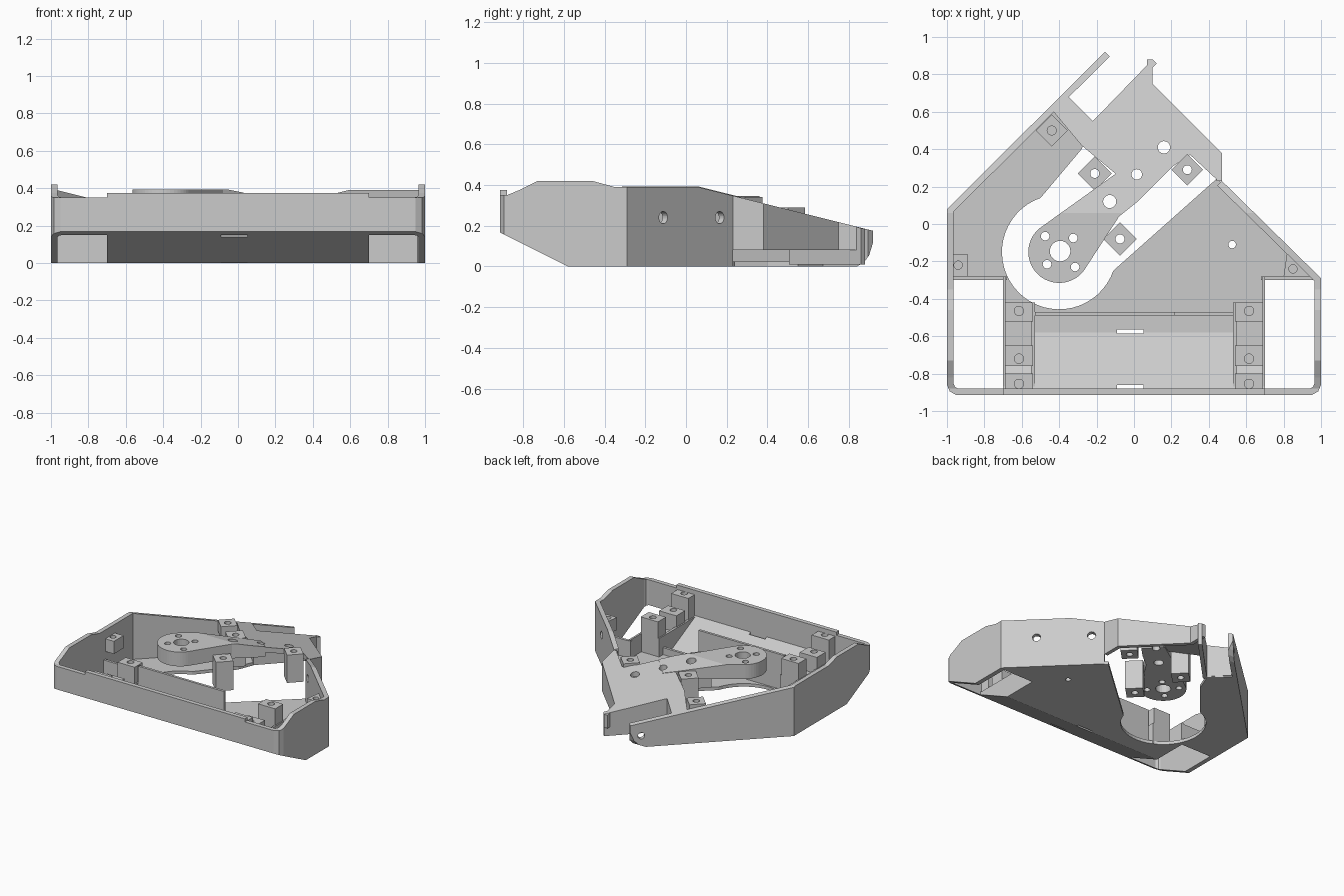
import bpy, bmesh, math
from mathutils import Vector

if "Cube" in bpy.data.objects:
    bpy.data.objects.remove(bpy.data.objects["Cube"])

gray = bpy.data.materials.new("plain_gray")
gray.use_nodes = True
COLOR = (0.6, 0.6, 0.6, 1)
gray.diffuse_color = COLOR
gray.node_tree.nodes["Principled BSDF"].inputs["Base Color"].default_value = COLOR

# Side profile of the housing: (y, z) for rim and underside
RIM = [(-.92, .35), (-.88, .35), (-.82, .375), (-.73, .42), (-.46, .42),
       (-.35, .39), (.06, .39), (.92, .175)]
BASE = [(-.92, .17), (-.58, 0), (.84, 0), (.875, .02), (.9, .055), (.92, .12)]


def profile(table, offset=0):
    def height(y):
        y = min(max(y, table[0][0]), table[-1][0])
        for (y0, z0), (y1, z1) in zip(table, table[1:]):
            if y <= y1:
                return z0 + (z1 - z0) * (y - y0) / (y1 - y0) + offset
    return height


def link(name, bm, solid=True):
    bmesh.ops.recalc_face_normals(bm, faces=bm.faces[:])
    mesh = bpy.data.meshes.new(name)
    bm.to_mesh(mesh)
    bm.free()
    if solid:
        mesh.materials.append(gray)
    obj = bpy.data.objects.new(name, mesh)
    bpy.context.collection.objects.link(obj)
    return obj


def prism(name, poly, bottom, top, solid=True):
    """Extrude an outline between two heights, each a number or a function of y."""
    bm = bmesh.new()
    bm.faces.new([bm.verts.new((x, y, 0)) for x, y in poly])
    bm.normal_update()
    if callable(bottom) or callable(top):
        bmesh.ops.triangulate(bm, faces=bm.faces[:], ngon_method='EAR_CLIP')
        for y, _ in RIM + BASE:
            bmesh.ops.bisect_plane(bm, geom=bm.verts[:] + bm.edges[:] + bm.faces[:],
                                   dist=1e-5, plane_co=(0, y, 0), plane_no=(0, 1, 0))
    base = set(bm.verts)
    bmesh.ops.extrude_face_region(bm, geom=bm.faces[:])
    for v in bm.verts:
        h = bottom if v in base else top
        v.co.z = h(v.co.y) if callable(h) else h
    return link(name, bm, solid)


def box(name, x0, x1, y0, y1, bottom, top, solid=True):
    return prism(name, [(x0, y0), (x1, y0), (x1, y1), (x0, y1)], bottom, top, solid)


def diamond(name, x, y, r, bottom, top):
    return prism(name, [(x - r, y), (x, y - r), (x + r, y), (x, y + r)], bottom, top)


def arc(x, y, r, a0, a1, n):
    angles = [math.radians(a0 + (a1 - a0) * i / n) for i in range(n + 1)]
    return [(x + r * math.cos(a), y + r * math.sin(a)) for a in angles]


def strip(path, t):
    """Outline of a wall with thickness t on the left of a path."""
    pts = [Vector(p) for p in path]
    normals = [Vector((a.y - b.y, b.x - a.x)).normalized() for a, b in zip(pts, pts[1:])]
    inner = []
    for i, p in enumerate(pts):
        n0, n1 = normals[max(i - 1, 0)], normals[min(i, len(normals) - 1)]
        inner.append(p + (n0 + n1) * t / (1 + n0.dot(n1)))
    return [tuple(p) for p in pts + inner[::-1]]


def drill(x, y, r, z=.25, depth=1, axis=(0, 0, 1)):
    bm = bmesh.new()
    bmesh.ops.create_cone(bm, cap_ends=True, segments=24, radius1=r, radius2=r, depth=depth)
    obj = link("drill", bm, False)
    obj.rotation_euler = Vector(axis).to_track_quat('Z', 'Y').to_euler()
    obj.location = (x, y, z)
    return obj


def cut(obj, cutters):
    for c in cutters:
        c.hide_render = True
        mod = obj.modifiers.new("cut", 'BOOLEAN')
        mod.operation, mod.solver, mod.object = 'DIFFERENCE', 'EXACT', c
    bpy.context.view_layer.update()
    graph = bpy.context.evaluated_depsgraph_get()
    mesh = bpy.data.meshes.new_from_object(obj.evaluated_get(graph))
    obj.modifiers.clear()
    obj.data = mesh
    for c in cutters:
        bpy.data.objects.remove(c)


rim, base = profile(RIM), profile(BASE)
floor_top = profile(BASE, .025)

# Perimeter wall, open at the back, with screw holes
wall = prism("perimeter_wall", strip([
    (-.155, .92), (-1, .08), (-1, -.86), (-.985, -.895), (-.95, -.915),
    (.95, -.915), (.985, -.895), (1, -.86), (1, -.29), (.47, .23)], .035), base, rim)
cut(wall, [drill(.82, -.11, .03, .24, .3, (1, 1, 0)),
           drill(.54, .17, .03, .24, .3, (1, 1, 0)),
           drill(-.2, .85, .025, .09, .2, (-1, 1, 0))])
box("front_lip", -.7, .7, -.915, -.88, .34, .375)

# Floor with round well, channel, side openings and strap slots
floor = prism("floor", [(-.36, .68), (-.22, .55), (-.28, .4)]
              + arc(-.4, -.15, .306, 109, 341, 32)
              + [(.44, .24), (.47, .22), (.98, -.29), (.98, -.87), (.95, -.9),
                 (-.95, -.9), (-.98, -.87), (-.98, .07)], base, floor_top)
cutters = [drill(.525, -.11, .02)]
for s in (-1, 1):
    x0, x1 = sorted((s * .7, s * .965))
    cutters.append(box("opening", x0, x1, -.88, -.3, -.1, .5, False))
for y in (-.575, -.87):
    cutters.append(box("slot", -.09, .05, y - .01, y + .01, -.1, .5, False))
cut(floor, cutters)

# Compartment walls
box("divider_wall", -.53, .22, -.49, -.47, .01, .3)
box("low_divider", .22, .53, -.49, -.47, .01, .08)

for s, side in ((-1, "right"), (1, "left")):
    def mirrored(name, a, b, *rest):
        x0, x1 = sorted((s * a, s * b))
        return box(side + name, x0, x1, *rest)
    mirrored("_opening_back_wall", .68, .98, -.3, -.28, .005, .16)
    mirrored("_opening_inner_wall", .685, .7, -.89, -.28, base, .17)
    mirrored("_bay_wall", .53, .55, -.88, -.42, base, .17)
    mirrored("_saddle", .53, .7, -.65, -.52, base, .13)
    # Screw posts
    for label, y0, y1, hole, top in (("_front_post", -.89, -.8, -.855, .34),
                                     ("_middle_post", -.76, -.65, -.72, .26),
                                     ("_rear_post", -.52, -.42, -.465, .3)):
        post = mirrored(label, .54, .69, y0, y1, base, top)
        cut(post, [drill(s * .615, hole, .025, top, .2)])

# Wall tabs
right_tab = box("right_wall_tab", -.97, -.89, -.28, -.16, .22, .32)
cut(right_tab, [drill(-.94, -.22, .022, .3, .4)])
left_tab = prism("left_wall_tab", [(.8, -.28), (.95, -.28), (.96, -.27), (.82, -.14)], .22, .32)
cut(left_tab, [drill(.85, -.24, .022, .3, .4)])

# Sloping rear deck and its skirts
deck = prism("rear_deck", [
    (-.43, .6), (-.35, .68), (-.22, .55), (.1, .88), (.1, .75), (.47, .38), (.47, .23),
    (.44, .24), (.3, .37), (.21, .31), (.05, .15), (-.1, .27), (-.28, .42)],
    profile(RIM, -.04), rim)
cut(deck, [drill(.16, .41, .033), drill(.015, .265, .028)])
prism("deck_side_skirt", strip([(.47, .23), (.47, .38), (.1, .75), (.1, .88)], .03),
      .08, profile(RIM, -.002))
prism("deck_rear_skirt", strip([(.1, .88), (-.22, .55), (-.35, .68)], .03),
      .01, profile(RIM, -.002))

# Hub arm with mounting holes
arm = prism("hub_arm", arc(-.4, -.15, .165, 130, 325, 28)
            + [(-.08, .04), (.02, .12), (.1, .2), (-.02, .32), (-.11, .26)],
            .28, profile(RIM, .003))
cut(arm, [drill(x, y, r) for x, y, r in (
    (-.395, -.145, .055), (-.475, -.065, .023), (-.325, -.075, .023),
    (-.465, -.215, .023), (-.315, -.23, .023), (-.13, .12, .035), (.015, .265, .028))])

# Diamond screw posts
for name, x, y, r, z0, z1 in (("corner_post", -.44, .5, .085, .2, .29),
                              ("deck_right_post", -.21, .27, .09, .12, .345),
                              ("deck_left_post", .285, .29, .085, .12, .34),
                              ("arm_post", -.075, -.08, .09, .1, .33)):
    cut(diamond(name, x, y, r, z0, z1), [drill(x, y, .024)])
